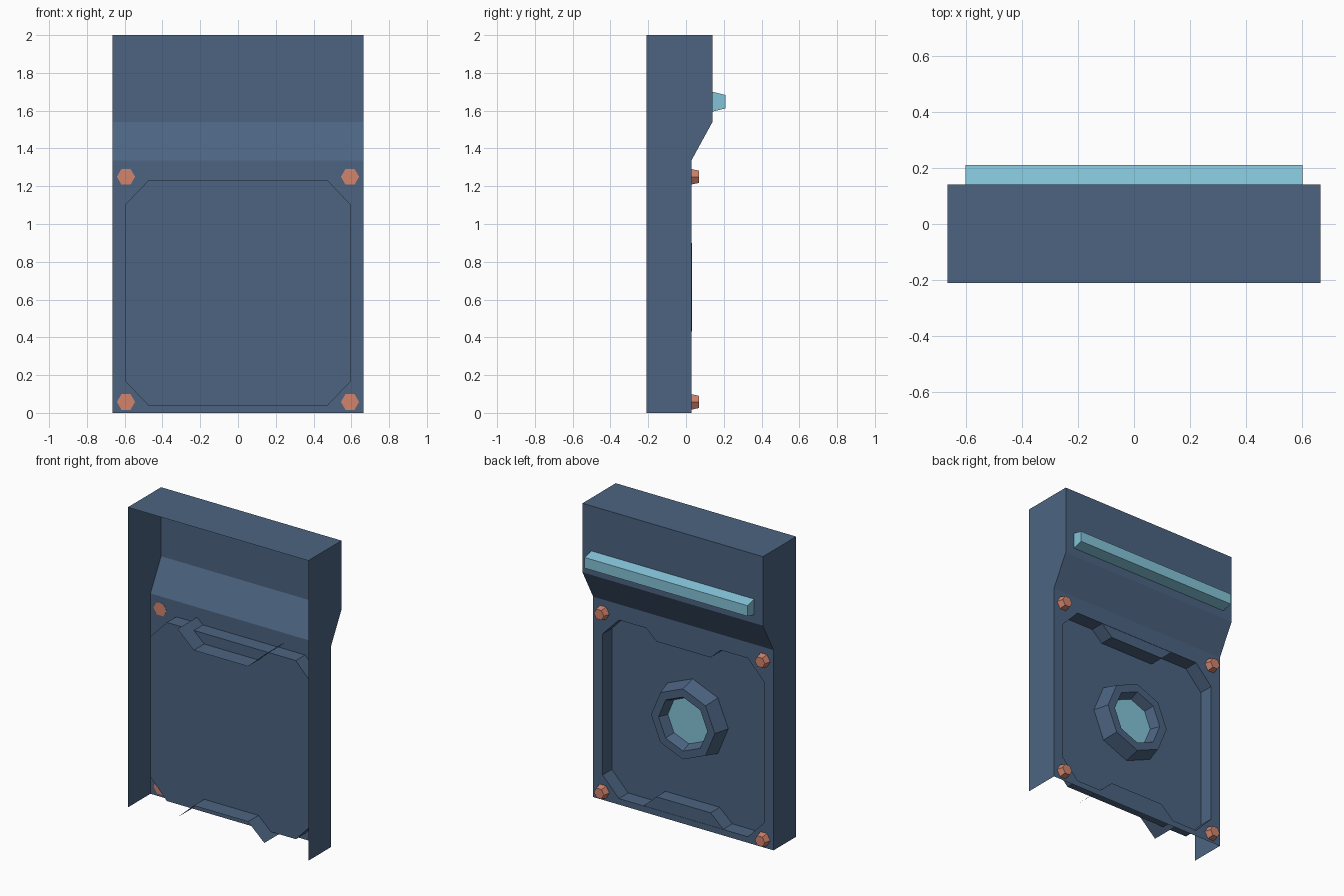
import bpy
import bmesh
from math import cos, sin, tau

cube = bpy.data.objects.get("Cube")
if cube:
    bpy.data.objects.remove(cube, do_unlink=True)


def material(name, rgb):
    m = bpy.data.materials.new(name)
    m.use_nodes = True
    m.diffuse_color = (*rgb, 1)
    m.node_tree.nodes["Principled BSDF"].inputs["Base Color"].default_value = (*rgb, 1)
    return m


BLUE = material("slate_blue", (0.072, 0.127, 0.22))
TEAL = material("pale_teal", (0.23, 0.55, 0.69))
COPPER = material("copper", (0.64, 0.23, 0.155))


def build(name, faces, mat):
    """Object from a list of faces, each a list of points; shared points are welded."""
    bm = bmesh.new()
    for pts in faces:
        bm.faces.new([bm.verts.new(p) for p in pts])
    bmesh.ops.remove_doubles(bm, verts=bm.verts, dist=0.0001)
    bmesh.ops.recalc_face_normals(bm, faces=bm.faces)
    me = bpy.data.meshes.new(name)
    bm.to_mesh(me)
    bm.free()
    me.materials.append(mat)
    ob = bpy.data.objects.new(name, me)
    bpy.context.collection.objects.link(ob)
    return ob


def at(ring, y):
    return [(x, y, z) for x, z in ring]


def bridge(a, b):
    n = len(a)
    return [[a[i], a[(i + 1) % n], b[(i + 1) % n], b[i]] for i in range(n)]


def polygon(n, r, cx, cz):
    return [(cx + r * cos(tau * i / n), cz + r * sin(tau * i / n)) for i in range(n)]


W, FRONT, PANEL, FLOOR = 0.665, -0.21, 0.028, -0.07
LEDGE = 1.335

# Shell: side walls, top, upper back and slope, open at front and bottom
profile = [(FRONT, 2), (0.14, 2), (0.14, 1.54), (PANEL, LEDGE)]
shell = [[(-W, *p), (W, *p), (W, *q), (-W, *q)] for p, q in zip(profile, profile[1:])]
for x in (-W, W):
    shell.append([(x, *p) for p in profile + [(PANEL, 0), (FRONT, 0)]])

# Lower back panel around a chamfered recess
rx, cx, z0, z1, ch = 0.595, 0.475, 0.04, 1.23, 0.125
inner = [(cx, z0), (rx, z0 + ch), (rx, z1 - ch), (cx, z1),
         (-cx, z1), (-rx, z1 - ch), (-rx, z0 + ch), (-cx, z0)]
outer = [(cx, 0), (W, z0 + ch), (W, z1 - ch), (cx, LEDGE),
         (-cx, LEDGE), (-W, z1 - ch), (-W, z0 + ch), (-cx, 0)]
corners = {0: (W, 0), 2: (W, LEDGE), 4: (-W, LEDGE), 6: (-W, 0)}
for i in range(8):
    j = (i + 1) % 8
    ring = [inner[i], outer[i]] + ([corners[i]] if i in corners else []) + [outer[j], inner[j]]
    shell.append(at(ring, PANEL))
shell += bridge(at(inner, PANEL), at(inner, FLOOR))
shell.append(at(inner, FLOOR))
build("shell", shell, BLUE)

# Scoops at the top and bottom of the recess, open at the front and wide side
for name, wide, narrow in (("upper_scoop", 1.27, 1.16), ("lower_scoop", 0.015, 0.125)):
    path = [(-0.32, wide), (-0.2, narrow), (0.2, narrow), (0.32, wide)]
    back, front = at(path, PANEL - 0.002), at(path, -0.18)
    build(name, bridge(back, front)[:3] + [back], BLUE)

# Octagonal boss with a sunken lens
CZ = 0.665
sections = [at(polygon(8, r, 0, CZ), y)
            for r, y in ((0.263, FLOOR), (0.235, 0.032), (0.18, 0.032), (0.155, -0.03))]
boss = [f for a, b in zip(sections, sections[1:]) for f in bridge(a, b)]
build("boss", boss, BLUE)
build("lens", [sections[-1]], TEAL)

# Tapered light bar on the upper back
base = [(-0.6, 1.595), (0.6, 1.595), (0.6, 1.70), (-0.6, 1.70)]
tip = [(-0.6, 1.612), (0.6, 1.612), (0.6, 1.683), (-0.6, 1.683)]
base, tip = at(base, 0.14), at(tip, 0.21)
build("light_bar", bridge(base, tip) + [tip, base], TEAL)

# Hexagonal bolts at the panel corners
for side, x in (("left", 0.593), ("right", -0.593)):
    for level, z in (("upper", 1.25), ("lower", 0.058)):
        a = at(polygon(6, 0.048, x, z), PANEL - 0.002)
        b = at(polygon(6, 0.037, x, z), 0.07)
        build(f"{level}_{side}_bolt", bridge(a, b) + [a, b], COPPER)
